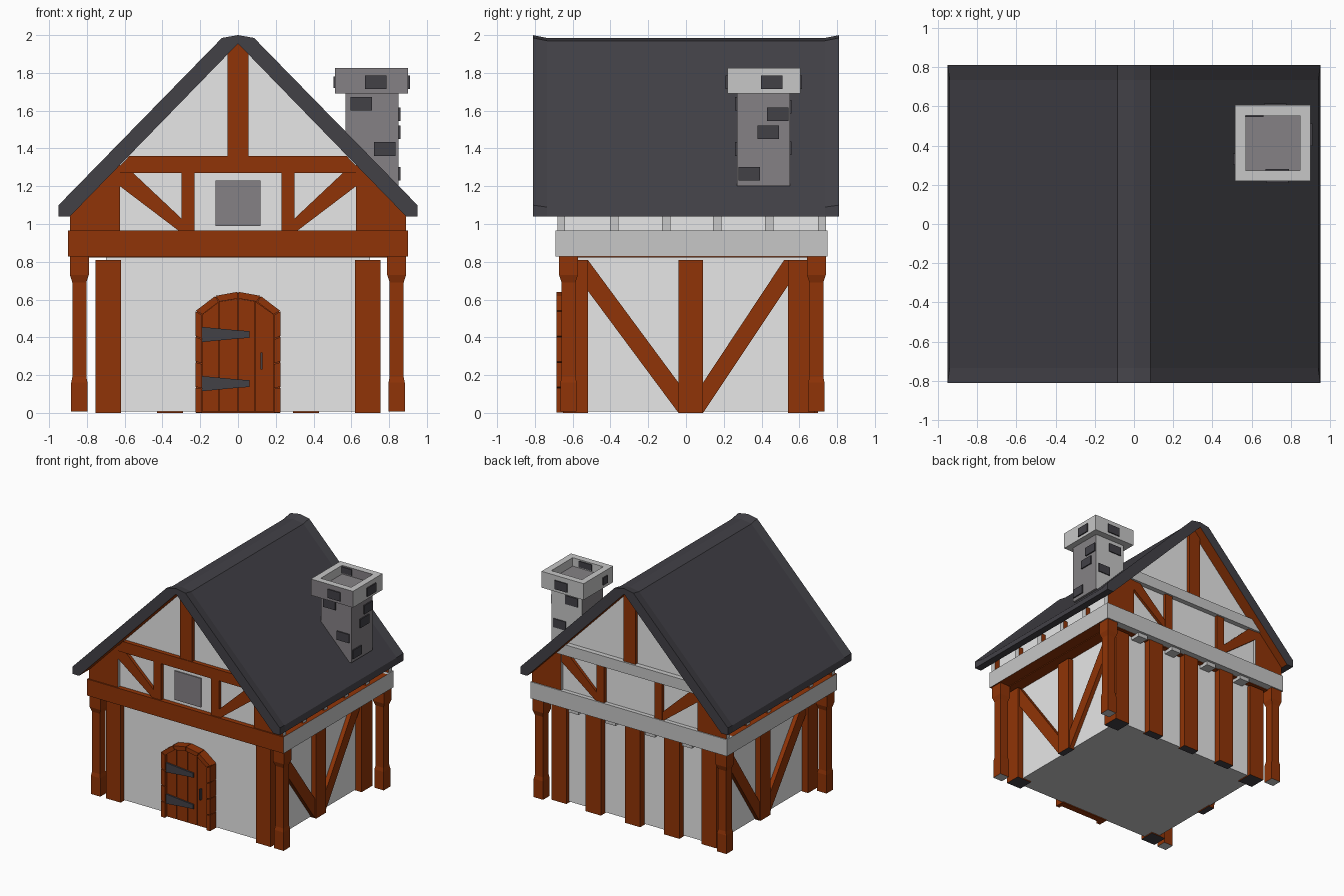
import bpy, bmesh, math
from mathutils import Vector

if "Cube" in bpy.data.objects:
    bpy.data.objects.remove(bpy.data.objects["Cube"])


def mat(name, r, g, b):
    m = bpy.data.materials.new(name)
    m.diffuse_color = (r, g, b, 1)
    m.use_nodes = True
    m.node_tree.nodes["Principled BSDF"].inputs["Base Color"].default_value = m.diffuse_color
    return m


WALL = mat("white plaster", .80, .80, .80)
WOOD = mat("brown timber", .28, .034, .002)
PALE = mat("pale grey", .57, .57, .57)
STONE = mat("grey stone", .235, .222, .235)
SLATE = mat("dark slate", .054, .052, .062)


def loft(name, rings, m, m2=None, rule=None):
    """Skin closed rings of points; faces whose normal fits the rule get m2."""
    bm = bmesh.new()
    vs = [[bm.verts.new(p) for p in r] for r in rings]
    n = len(rings[0])
    for a, b in zip(vs, vs[1:]):
        for i in range(n):
            j = (i + 1) % n
            bm.faces.new((a[i], a[j], b[j], b[i]))
    bm.faces.new(vs[0])
    bm.faces.new(vs[-1])
    bmesh.ops.recalc_face_normals(bm, faces=bm.faces)
    bm.normal_update()
    me = bpy.data.meshes.new(name)
    me.materials.append(m)
    if m2:
        me.materials.append(m2)
        for f in bm.faces:
            f.material_index = int(rule(f.normal))
    bm.to_mesh(me)
    bm.free()
    ob = bpy.data.objects.new(name, me)
    bpy.context.collection.objects.link(ob)
    return ob


def prism(name, axis, pts, a, b, m, *rest):
    """Extrude a (horizontal, z) profile along x or y."""
    put = (lambda p, t: (p[0], t, p[1])) if axis == 'y' else (lambda p, t: (t, p[0], p[1]))
    return loft(name, [[put(p, t) for p in pts] for t in (a, b)], m, *rest)


def box(name, x0, x1, y0, y1, z0, z1, m, *rest):
    return prism(name, 'y', [(x0, z0), (x1, z0), (x1, z1), (x0, z1)], y0, y1, m, *rest)


def bottom(n):
    return n.z < -.9


def sideways(n):
    return abs(n.x) > .9


def flip(pts, s):
    return [(s * x, z) for x, z in pts]


# Ground floor
box("lower_wall", -.70, .70, -.61, .645, .008, .83, WALL, PALE, bottom)
for s in (-1, 1):
    for y0, y1 in ((-.65, -.52), (.54, .68)):
        box("corner_post", s * .62, s * .755, y0, y1, 0, .81, WOOD, SLATE, bottom)
    # V brace on each side wall
    xa, xb = s * .69, s * .745
    box("side_post", xa, xb, -.04, .09, 0, .81, WOOD, SLATE, bottom)
    prism("side_brace_front", 'x', [(-.04, 0), (-.04, .16), (-.52, .81), (-.53, .81), (-.53, .66)], xa, s * .735, WOOD)
    prism("side_brace_back", 'x', [(.09, 0), (.09, .16), (.52, .81), (.55, .81), (.55, .69)], xa, s * .735, WOOD)
    # Free-standing turned posts
    for y in (-.622, .69):
        prof = ((.008, .043), (.16, .043), (.19, .037), (.69, .037), (.73, .05), (.835, .05))
        loft("porch_post", [[(s * .84 + i * h, y + j * h, z) for i, j in ((-1, -1), (1, -1), (1, 1), (-1, 1))]
                            for z, h in prof], WOOD, PALE, bottom)
for x in (-.36, 0, .36):
    box("back_post", x - .07, x + .07, .63, .70, 0, .83, WOOD, SLATE, bottom)
for x in (-.52, -.18, .18, .52):
    box("joist_end", x - .045, x + .045, .63, .73, .795, .84, PALE)

# Beam ring and overhang
box("overhang_boards", -.80, .80, -.63, .69, .822, .85, WOOD)
box("front_beam", -.90, .90, -.69, -.61, .828, .965, WOOD, PALE, sideways)
box("back_beam", -.90, .90, .67, .75, .828, .965, PALE)
for s in (-1, 1):
    box("side_beam", s * .79, s * .90, -.61, .67, .828, .965, WOOD, PALE, sideways)
    for y in (-.38, -.105, .165, .44):
        box("rafter_end", s * .82, s * .88, y - .023, y + .023, .95, 1.06, WOOD, PALE, sideways)

# Attic with timbered gables
prism("attic_wall", 'y', [(-.84, .85), (.84, .85), (.84, 1.11), (0, 1.97), (-.84, 1.11)], -.65, .715, WALL)
for end, y0, y1, cross in (("front", -.68, -.64, WOOD), ("back", .70, .742, PALE)):
    prism(end + "_king_post", 'y', [(-.055, 1.36), (.055, 1.36), (.055, 1.91), (0, 1.96), (-.055, 1.91)], y0, y1, WOOD)
    yc = (y0 - .005, y1) if end == "front" else (y0, y1 + .015)
    prism(end + "_cross_beam", 'y', [(-.66, 1.27), (.66, 1.27), (.575, 1.36), (-.575, 1.36)], *yc, cross)
    for s in (-1, 1):
        box(end + "_stud", s * .23, s * .30, y0, y1, .96, 1.275, WOOD)
        prism(end + "_gable_corner", 'y', flip([(.89, .96), (.625, .96), (.625, 1.32), (.89, 1.05)], s), y0, y1, WOOD,
              PALE, sideways)
        prism(end + "_gable_brace", 'y', flip([(.625, 1.2), (.315, .965), (.30, .965), (.30, 1.03),
                                               (.555, 1.27), (.625, 1.27)], s), y0 + .004, y1 - .004, WOOD)
box("gable_window", -.12, .12, -.659, -.645, .99, 1.23, STONE)


# Roof with slightly flared ends
def roof_ring(y, d):
    half = [(.95, 1.04), (.95 - d * .7, 1.10 - d * .7), (.085, 1.985 - d)]
    pts = half + [(0, 2 - d)] + flip(half[::-1], -1) + [(-.89, 1.04), (0, 1.955), (.89, 1.04)]
    return [(x, y, z) for x, z in pts]


loft("roof", [roof_ring(-.81, 0), roof_ring(-.735, .015), roof_ring(.735, .015), roof_ring(.81, 0)],
     SLATE, WOOD, lambda n: -.9 < n.z < -.3)

# Chimney
box("chimney_stack", .57, .85, .27, .55, 1.2, 1.72, STONE, PALE, lambda n: n.y > .5)
ring = lambda h, z: [(.7075 + i * h, .4125 + j * h, z) for i, j in ((-1, -1), (1, -1), (1, 1), (-1, 1))]
cap = loft("chimney_cap", [ring(.14, 1.75), ring(.14, 1.825), ring(.193, 1.825), ring(.193, 1.69), ring(.14, 1.69)],
           PALE, STONE, lambda n: n.y < -.5)
box("flue_floor", .57, .85, .27, .55, 1.74, 1.755, STONE)
# dark bricks: centre along the face, centre height
for x, z, y in ((.73, 1.75, .22), (.652, 1.637, .27), (.777, 1.397, .27)):
    box("front_brick", x - .057, x + .057, y - .01, y + .01, z - .036, z + .036, SLATE)
for y, z, x in ((.455, 1.75, .90), (.485, 1.58, .85), (.435, 1.485, .85), (.335, 1.265, .85)):
    box("side_brick", x - .01, x + .01, y - .057, y + .057, z - .036, z + .036, SLATE)
for x, z, y in ((.72, 1.75, .606), (.66, 1.62, .55), (.77, 1.40, .55)):
    box("back_brick", x - .057, x + .057, y - .01, y + .008, z - .036, z + .036, SLATE)
box("left_brick", .505, .52, .30, .36, 1.72, 1.78, SLATE)
box("flue_brick", .565, .66, .545, .56, 1.765, 1.815, SLATE)
box("flue_brick", .67, .79, .265, .28, 1.765, 1.815, SLATE)

# Arched plank door
OUT = [(.225, 0), (.225, .135), (.225, .27), (.225, .405), (.225, .54), (.12, .62), (0, .642)]
INN = [(.19, 0), (.19, .13), (.19, .26), (.19, .39), (.19, .52), (.10, .588), (0, .605)]
back = [(x * .985, z * .99) for x, z in OUT if z == 0 or z > .5]
prism("door_back", 'y', back + flip(back[-2::-1], -1), -.65, -.60, WOOD)
for s in (-1, 1):
    for i in range(6):
        quad = [Vector(p) for p in (OUT[i], OUT[i + 1], INN[i + 1], INN[i])]
        mid = sum(quad, Vector((0, 0))) / 4
        blk = [mid + (p - mid) * .96 for p in quad]
        prism("door_frame_block", 'y', flip([tuple(p) for p in blk], s), -.685, -.60, WOOD)


def arch_z(x):
    x = abs(x)
    return .605 - .17 * x if x < .10 else .588 - (x - .10) * .755


for a, b in ((-.19, -.10), (-.10, 0), (0, .09), (.09, .19)):
    a, b = a + .003, b - .003
    prism("door_plank", 'y', [(a, .005), (b, .005), (b, arch_z(b)), (a, arch_z(a))], -.66, -.62, WOOD)
for z in (.155, .415):
    prism("door_hinge", 'y', [(-.19, z - .04), (.0, z - .022), (.06, z - .018), (.06, z + .018),
                              (.0, z + .022), (-.19, z + .04)], -.672, -.65, SLATE)
box("door_handle", .12, .13, -.68, -.65, .23, .32, SLATE)
